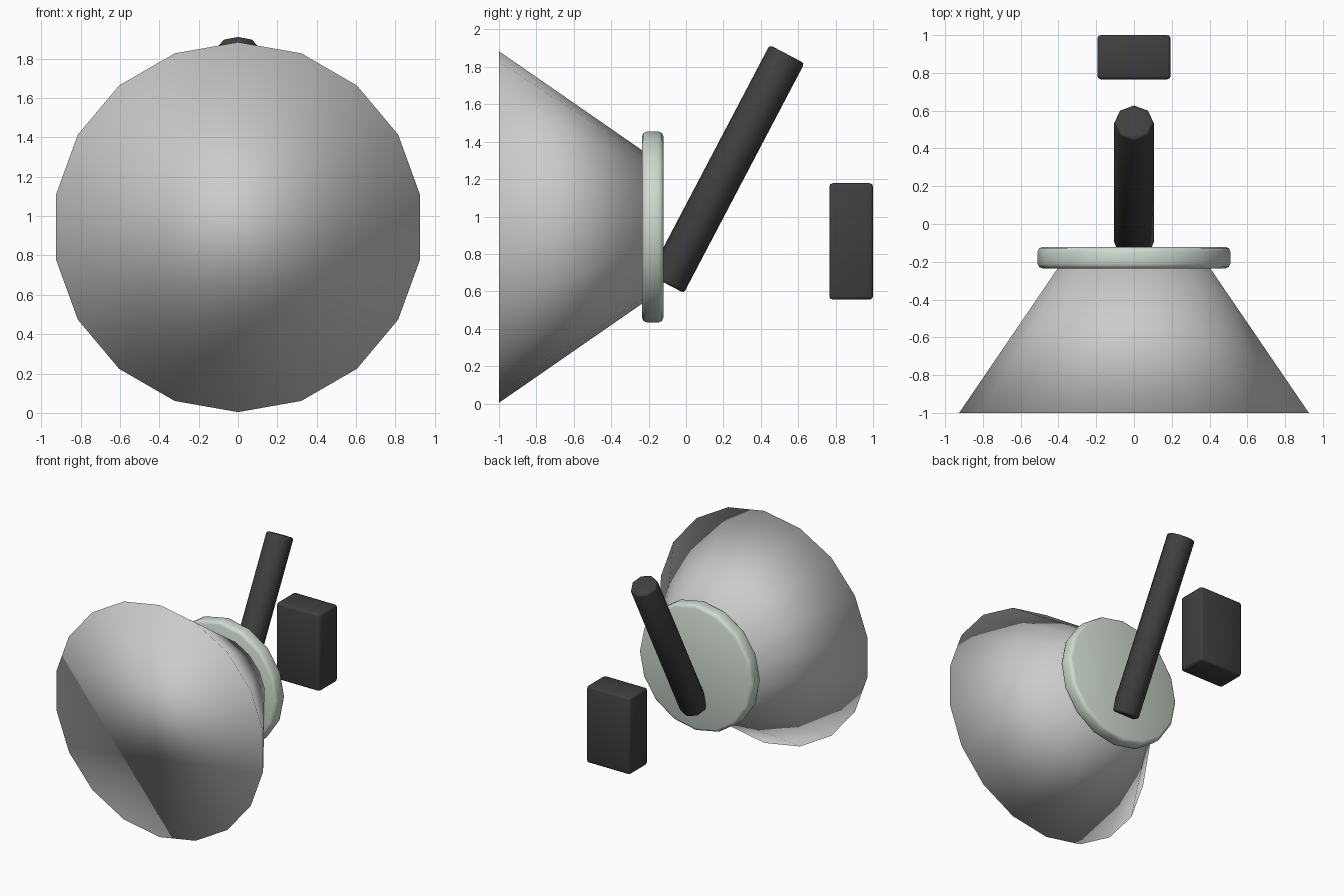
import bpy
from math import radians

if "Cube" in bpy.data.objects:
    bpy.data.objects.remove(bpy.data.objects["Cube"])


def material(name, rgb):
    m = bpy.data.materials.new(name)
    m.diffuse_color = (*rgb, 1)
    m.use_nodes = True
    m.node_tree.nodes["Principled BSDF"].inputs["Base Color"].default_value = m.diffuse_color
    return m


pale = material("pale_green_grey", (0.62, 0.70, 0.63))
dark = material("dark_grey", (0.05, 0.05, 0.052))


def finish(name, mat=None, bevel=0):
    ob = bpy.context.object
    ob.name = name
    bpy.ops.object.transform_apply(location=False, rotation=True, scale=True)
    if mat:
        ob.data.materials.append(mat)
    if bevel:
        mod = ob.modifiers.new("rounded_edges", 'BEVEL')
        mod.width = bevel
        mod.segments = 2
        mod.limit_method = 'ANGLE'
        mod.angle_limit = radians(50)
    bpy.ops.object.shade_smooth()
    return ob


def tube(name, sides, r_start, r_end, length, centre, tilt, mat=None, bevel=0):
    bpy.ops.mesh.primitive_cone_add(vertices=sides, radius1=r_start, radius2=r_end,
                                    depth=length, location=centre,
                                    rotation=(radians(tilt), 0, 0))
    return finish(name, mat, bevel)


ZC = 0.944

# Flared head, closed at the front, wide end towards -y
tube("flared_head", 18, 0.386, 0.94, 0.80, (0, -0.60, ZC), 90)

# Round flange behind the head
tube("flange", 16, 0.51, 0.51, 0.114, (0, -0.178, ZC), 90, pale, 0.025)

# Slanted arm
tube("arm", 8, 0.105, 0.105, 1.387, (0, 0.218, 1.254), -27.7, dark, 0.015)

# Separate block at the rear
bpy.ops.mesh.primitive_cube_add(size=1, location=(0, 0.883, 0.867))
bpy.context.object.scale = (0.388, 0.234, 0.622)
finish("rear_block", dark, 0.018)
